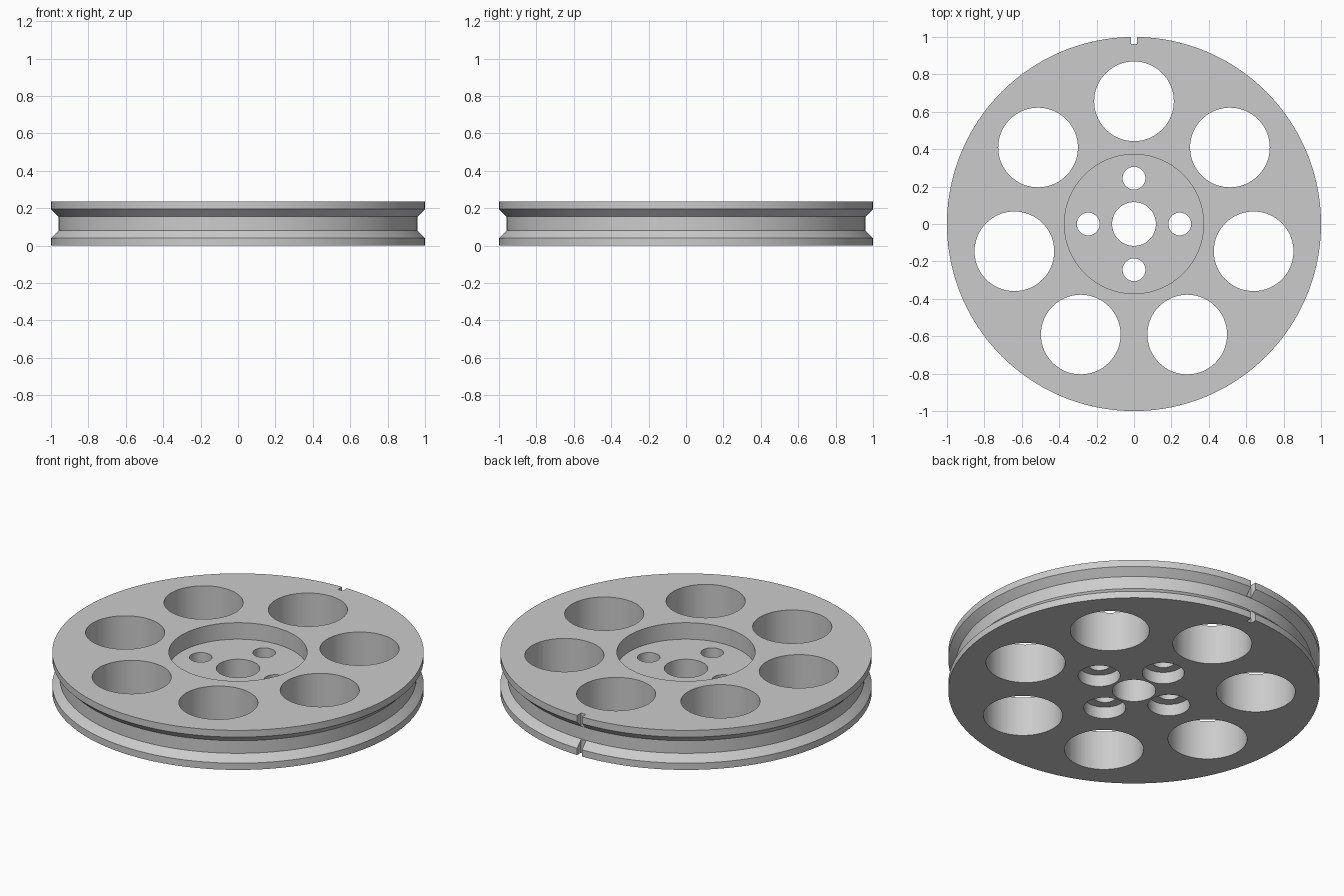
import bpy
import bmesh
from math import pi, sin, cos

cube = bpy.data.objects.get("Cube")
if cube:
    bpy.data.objects.remove(cube)

HEIGHT = 0.235
FLOOR = 0.137      # floor of the hub recess
BELOW, ABOVE = -0.1, 0.4


def lathe(bm, profile, segments, x=0, y=0):
    """Revolve a closed (radius, z) profile about a vertical axis at x, y."""
    rings = []
    for r, z in profile:
        if r == 0:
            rings.append([bm.verts.new((x, y, z))] * segments)
        else:
            rings.append([bm.verts.new((x + r * cos(2 * pi * i / segments),
                                        y + r * sin(2 * pi * i / segments), z))
                          for i in range(segments)])
    for a, b in zip(rings, rings[1:] + rings[:1]):
        for i in range(segments):
            j = (i + 1) % segments
            corners = list(dict.fromkeys((a[i], a[j], b[j], b[i])))
            if len(corners) > 2:
                bm.faces.new(corners)


def finish(bm, name):
    bmesh.ops.recalc_face_normals(bm, faces=bm.faces)
    mesh = bpy.data.meshes.new(name)
    bm.to_mesh(mesh)
    bm.free()
    obj = bpy.data.objects.new(name, mesh)
    bpy.context.collection.objects.link(obj)
    return obj


grey = bpy.data.materials.new("light grey")
grey.use_nodes = True
colour = (0.6, 0.6, 0.6, 1)
grey.diffuse_color = colour
grey.node_tree.nodes["Principled BSDF"].inputs["Base Color"].default_value = colour

# Wheel body: flanges, belt groove, hub recess and centre bore in one profile
bm = bmesh.new()
lathe(bm, [(0.117, 0), (1, 0), (1, 0.04), (0.96, 0.08), (0.96, 0.155),
           (1, 0.195), (1, HEIGHT), (0.372, HEIGHT), (0.372, FLOOR),
           (0.117, FLOOR)], 160)
wheel = finish(bm, "pulley_wheel")
wheel.data.materials.append(grey)

# Cutter: seven lightening holes, four counterbored bolt holes, rim notch
bm = bmesh.new()
for i in range(7):
    a = pi / 2 + 2 * pi * i / 7
    lathe(bm, [(0, BELOW), (0.213, BELOW), (0.213, ABOVE), (0, ABOVE)],
          64, 0.656 * cos(a), 0.656 * sin(a))
for i in range(4):
    a = pi / 2 * i
    lathe(bm, [(0, BELOW), (0.113, BELOW), (0.113, 0.07), (0.061, 0.07),
               (0.061, 0.2), (0, 0.2)], 48, 0.245 * cos(a), 0.245 * sin(a))
box = bmesh.ops.create_cube(bm, size=1)["verts"]
bmesh.ops.scale(bm, verts=box, vec=(0.032, 0.1, 1))
bmesh.ops.translate(bm, verts=box, vec=(0, 1.012, 0))
cutter = finish(bm, "hole_cutter")
cutter.hide_render = True

cut = wheel.modifiers.new("holes", 'BOOLEAN')
cut.operation = 'DIFFERENCE'
cut.solver = 'EXACT'
cut.object = cutter

bpy.ops.object.select_all(action='DESELECT')
wheel.select_set(True)
bpy.context.view_layer.objects.active = wheel
bpy.ops.object.modifier_apply(modifier=cut.name)
bpy.data.objects.remove(cutter)
bpy.ops.object.shade_smooth_by_angle(angle=pi / 6)
